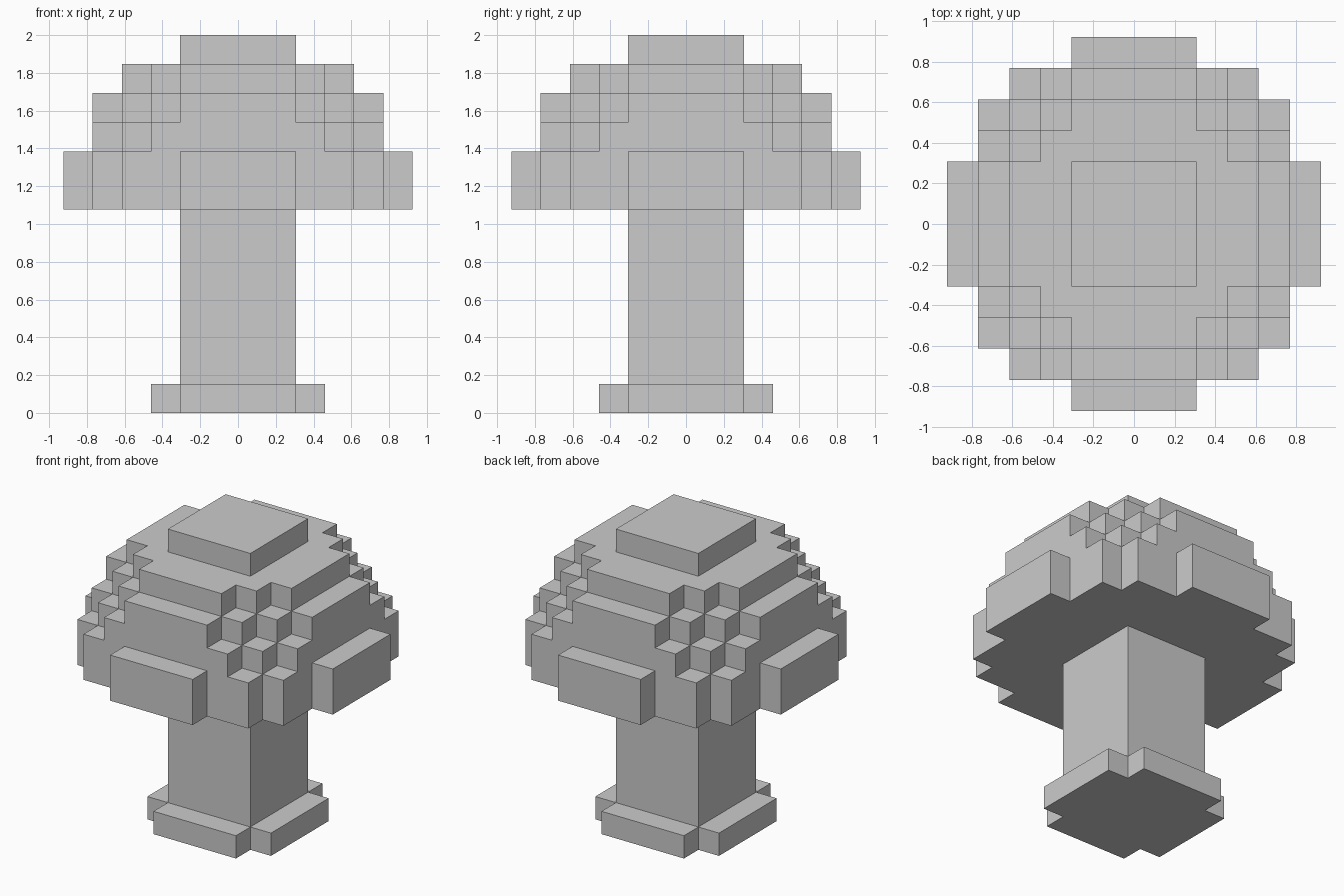
import bpy, bmesh, math
from mathutils import Vector

if "Cube" in bpy.data.objects:
    bpy.data.objects.remove(bpy.data.objects["Cube"])

U = 2 / 13  # edge of one cube; the model is 13 cubes tall


def cells(half, z0, z1, inside):
    """Grid cells whose centre passes the test inside(x, y, z)."""
    r = range(-half, half)
    return {(x, y, z) for x in r for y in r for z in range(z0, z1)
            if inside(abs(x + .5), abs(y + .5), z + .5)}


parts = {
    # low plus-shaped foot with notched corners
    "foot": cells(3, 0, 1, lambda x, y, z: min(x, y) < 2),
    # square stem
    "stem": cells(2, 1, 7, lambda x, y, z: True),
    # stepped half-dome cap, radius six cubes
    "cap": cells(6, 7, 13, lambda x, y, z: x*x + y*y + (z - 7)**2 < 36),
}
solid = set().union(*parts.values())


def build(name, block):
    """Mesh the exposed cube sides, then merge coplanar faces."""
    bm = bmesh.new()
    for c in block:
        for axis in range(3):
            for s in (-1, 1):
                n = list(c)
                n[axis] += s
                if tuple(n) in solid:
                    continue
                d = Vector((0, 0, 0))
                d[axis] = s / 2
                u = Vector((0, 0, 0))
                u[(axis + 1) % 3] = .5
                v = Vector((0, 0, 0))
                v[(axis + 2) % 3] = .5 * s
                m = Vector(c) + Vector((.5, .5, .5)) + d
                bm.faces.new([bm.verts.new(p * U) for p in
                              (m - u - v, m + u - v, m + u + v, m - u + v)])
    bmesh.ops.remove_doubles(bm, verts=bm.verts[:], dist=U / 100)
    bmesh.ops.dissolve_limit(bm, angle_limit=math.radians(1),
                             verts=bm.verts[:], edges=bm.edges[:])
    mesh = bpy.data.meshes.new(name)
    bm.to_mesh(mesh)
    bm.free()
    bpy.context.collection.objects.link(bpy.data.objects.new(name, mesh))


for name, block in parts.items():
    build(name, block)
